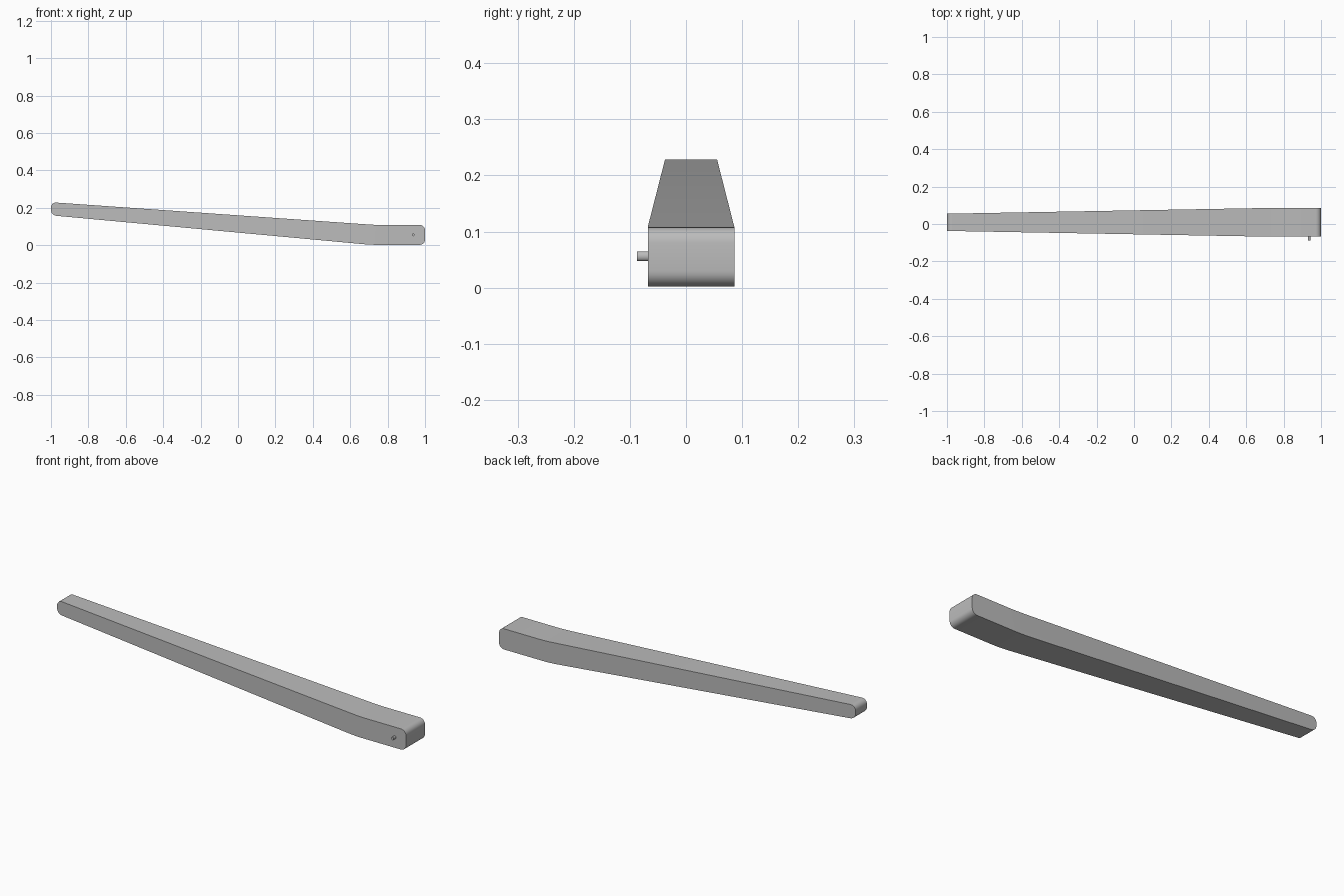
import bpy, bmesh, math
from mathutils import Vector

cube = bpy.data.objects.get("Cube")
if cube:
    bpy.data.objects.remove(cube, do_unlink=True)

GREY = (0.5, 0.5, 0.5, 1)
mat = bpy.data.materials.new("plain grey")
mat.use_nodes = True
mat.diffuse_color = GREY
mat.node_tree.nodes["Principled BSDF"].inputs["Base Color"].default_value = GREY

MID_Y = 0.009        # centre line of the arm
BEND_X = 0.73        # the taper starts here and runs to the thin tip


def half_width(x):
    t = max(0, (BEND_X - x) / (BEND_X + 1))
    return 0.077 - 0.031 * t


def finish(obj):
    obj.data.materials.append(mat)
    bpy.ops.object.select_all(action='DESELECT')
    obj.select_set(True)
    bpy.context.view_layer.objects.active = obj
    bpy.ops.object.shade_smooth_by_angle(angle=math.radians(30))


# Arm: side outline with rounded corners, extruded and tapered
outline = [(-1, 0.16), (0.71, 0.002), (1, 0.002), (1, 0.108), (0.74, 0.108), (-1, 0.23)]
bm = bmesh.new()
verts = [bm.verts.new((x, 0, z)) for x, z in outline]
bm.faces.new(verts)
corners = [v for v in verts if abs(v.co.x) == 1]
bends = [v for v in verts if abs(v.co.x) < 1]
bmesh.ops.bevel(bm, geom=bends, offset=0.04, segments=4, profile=0.5, affect='VERTICES')
corners = [v for v in bm.verts if abs(v.co.x) > 0.999]
bmesh.ops.bevel(bm, geom=corners, offset=0.028, segments=6, profile=0.5, affect='VERTICES')
side = bm.faces[:]
extruded = bmesh.ops.extrude_face_region(bm, geom=side)
for v in extruded["geom"]:
    if isinstance(v, bmesh.types.BMVert):
        v.co.y = 1
bmesh.ops.bisect_plane(bm, geom=bm.verts[:] + bm.edges[:] + bm.faces[:],
                       plane_co=Vector((BEND_X, 0, 0)), plane_no=Vector((1, 0, 0)))
for v in bm.verts:
    v.co.y = MID_Y + half_width(v.co.x) * (1 if v.co.y > 0.5 else -1)
bmesh.ops.recalc_face_normals(bm, faces=bm.faces[:])
mesh = bpy.data.meshes.new("arm")
bm.to_mesh(mesh)
bm.free()
arm = bpy.data.objects.new("arm", mesh)
bpy.context.collection.objects.link(arm)
finish(arm)

# Small pin on the front face near the thick end
bpy.ops.mesh.primitive_cylinder_add(vertices=24, radius=0.0085, depth=0.03,
                                    location=(0.937, -0.072, 0.056),
                                    rotation=(math.pi / 2, 0, 0))
pin = bpy.context.object
pin.name = "pin"
pin.scale.x = 0.75
finish(pin)
